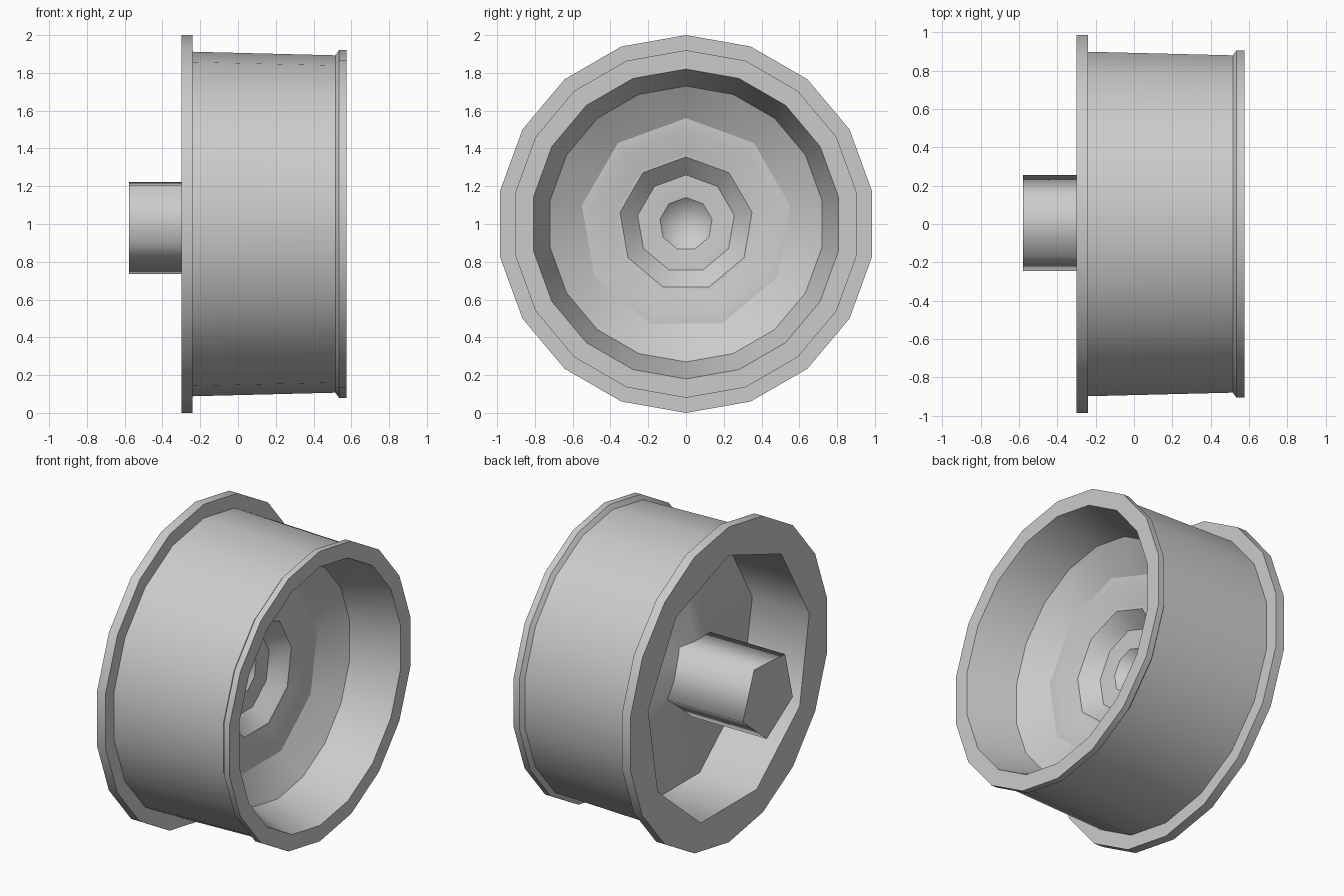
import bpy, bmesh
from math import sin, cos, pi, radians
from mathutils import Vector

if "Cube" in bpy.data.objects:
    bpy.data.objects.remove(bpy.data.objects["Cube"], do_unlink=True)

metal = bpy.data.materials.new("grey metal")
metal.use_nodes = True
grey = (0.6, 0.6, 0.6, 1)
metal.diffuse_color = grey
metal.node_tree.nodes["Principled BSDF"].inputs["Base Color"].default_value = grey


def bridge(bm, a, b):
    """Join two rings with equal sides, a 2:1 side ratio, or a pole."""
    if len(a) < len(b):
        a, b = b, a
    n, m = len(a), len(b)
    for i in range(n):
        j = (i + 1) % n
        if m == 1:
            bm.faces.new((a[i], a[j], b[0]))
        elif m == n:
            bm.faces.new((a[i], a[j], b[j], b[i]))
        else:
            k = ((i + 1) // 2) % m
            bm.faces.new((a[i], a[j], b[k]))
            if i % 2:
                bm.faces.new((a[i], b[k], b[k - 1]))


def lathe(name, profile, turn=0.0):
    """Spin (radius, x, sides) points about the x axis, smooth around each ring."""
    bm = bmesh.new()
    rings = []
    for r, x, n in profile:
        if r == 0:
            rings.append([bm.verts.new((x, 0, 1))])
        else:
            angles = [turn + 2 * pi * i / n for i in range(n)]
            rings.append([bm.verts.new((x, r * sin(t), 1 + r * cos(t))) for t in angles])
    for a, b in zip(rings, rings[1:]):
        bridge(bm, a, b)
    bmesh.ops.recalc_face_normals(bm, faces=bm.faces)
    for f in bm.faces:
        f.smooth = True
    # Creases where the profile turns
    pts = [Vector(p[:2]) for p in profile]
    for j in range(1, len(pts) - 1):
        if (pts[j] - pts[j - 1]).angle(pts[j + 1] - pts[j]) > radians(20):
            ring = set(rings[j])
            for e in bm.edges:
                if e.verts[0] in ring and e.verts[1] in ring:
                    e.smooth = False
    mesh = bpy.data.meshes.new(name)
    bm.to_mesh(mesh)
    bm.free()
    mesh.materials.append(metal)
    obj = bpy.data.objects.new(name, mesh)
    bpy.context.collection.objects.link(obj)
    return obj


ROUND, COARSE = 18, 9

# Rear pocket, flange, barrel, front lip, then the stepped dish
back_pocket = [(0, -.15), (.2, -.07), (.82, .1), (.82, -.3)]
shell = [(1, -.3), (1, -.24), (.912, -.24), (.893, .515), (.92, .535),
         (.92, .575), (.82, .575), (.73, .28)]
dish = [(.56, .17), (.5, .17), (.375, .13), (.355, .13), (.26, .04),
        (.24, .04), (.14, .03), (0, -.1)]
lathe("wheel_rim",
      [(r, x, COARSE) for r, x in back_pocket]
      + [(r, x, ROUND) for r, x in shell]
      + [(r, x, COARSE) for r, x in dish])

# Five-sided axle stub
lathe("axle_stub", [(r, x, 5) for r, x in
                    [(0, -.15), (.264, 0), (.264, -.578), (0, -.578)]],
      turn=radians(32.5))
